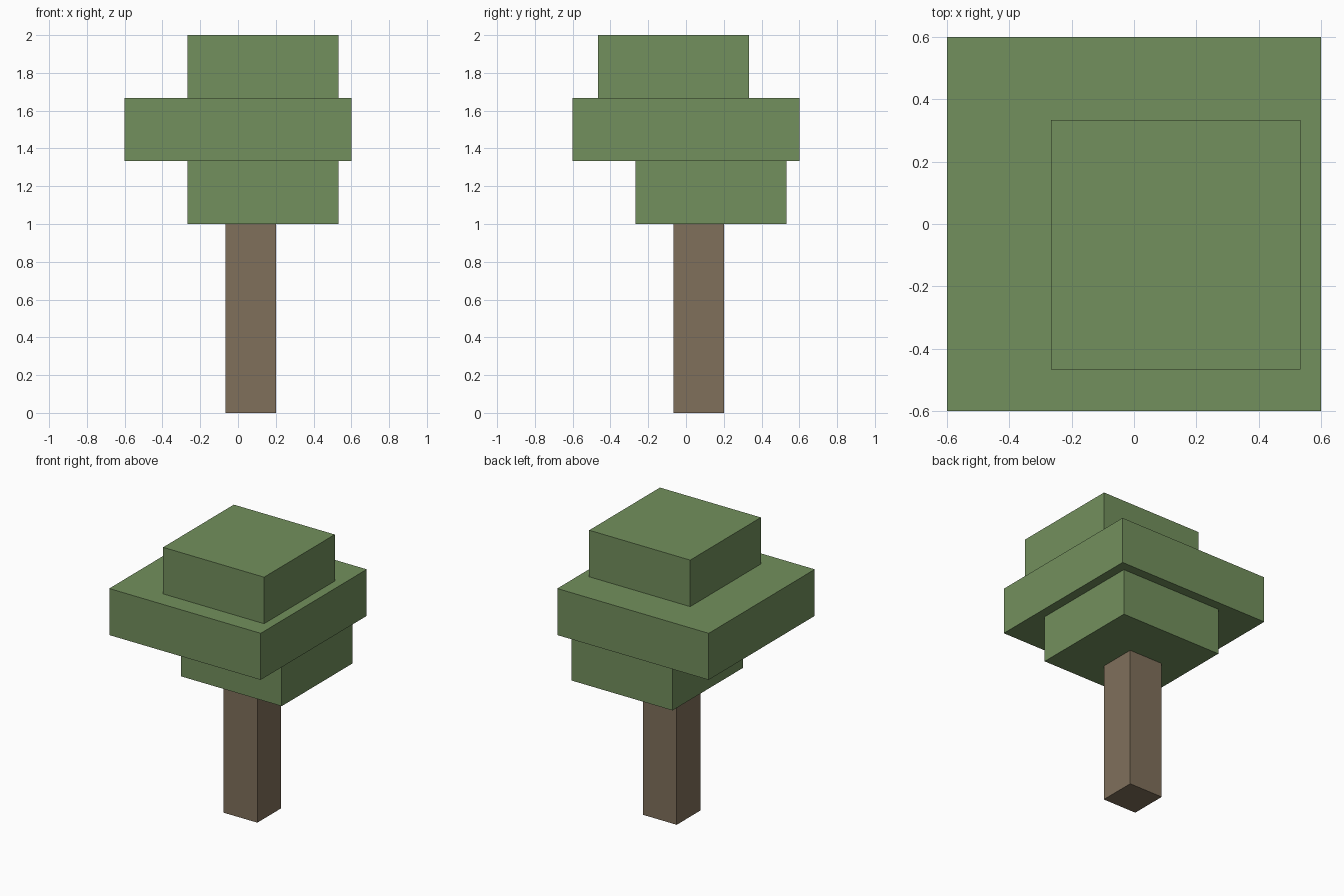
import bpy
import bmesh
from mathutils import Vector

default = bpy.data.objects.get("Cube")
if default:
    bpy.data.objects.remove(default, do_unlink=True)


def material(name, rgb):
    mat = bpy.data.materials.new(name)
    mat.use_nodes = True
    color = (*rgb, 1)
    mat.diffuse_color = color
    mat.node_tree.nodes["Principled BSDF"].inputs["Base Color"].default_value = color
    return mat


def block(name, low, high, mat):
    """Box spanning two opposite corners, given in grid units."""
    low, high = Vector(low) * UNIT, Vector(high) * UNIT
    bm = bmesh.new()
    bmesh.ops.create_cube(bm, size=1)
    bmesh.ops.scale(bm, vec=high - low, verts=bm.verts)
    bmesh.ops.translate(bm, vec=(high - low) / 2, verts=bm.verts)
    mesh = bpy.data.meshes.new(name)
    bm.to_mesh(mesh)
    bm.free()
    mesh.materials.append(mat)
    obj = bpy.data.objects.new(name, mesh)
    obj.location = low
    bpy.context.collection.objects.link(obj)
    return obj


UNIT = 1 / 15
bark = material("bark brown", (0.216, 0.162, 0.105))
leaf = material("leaf green", (0.171, 0.279, 0.109))

# Square trunk
block("trunk", (-1, -1, 0), (3, 3, 15), bark)

# Three stacked, offset foliage slabs
block("lower_foliage", (-4, -4, 15), (8, 8, 20), leaf)
block("middle_foliage", (-9, -9, 20), (9, 9, 25), leaf)
block("upper_foliage", (-4, -7, 25), (8, 5, 30), leaf)
